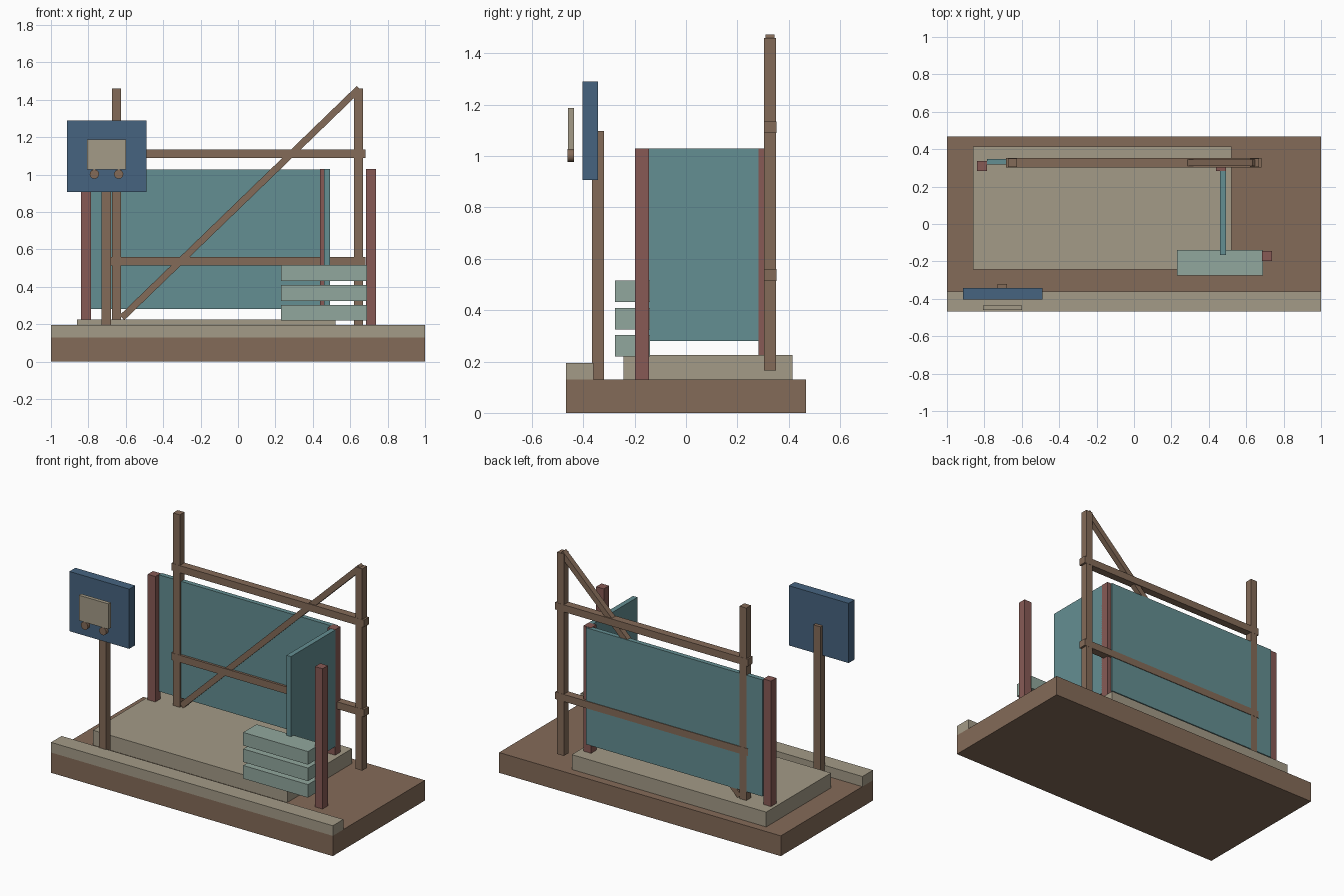
import bpy
import math

cube = bpy.data.objects.get("Cube")
if cube:
    bpy.data.objects.remove(cube, do_unlink=True)


def material(name, rgb):
    mat = bpy.data.materials.new(name)
    mat.use_nodes = True
    mat.diffuse_color = (*rgb, 1)
    mat.node_tree.nodes["Principled BSDF"].inputs["Base Color"].default_value = (*rgb, 1)
    return mat


brown = material("earth brown", (0.231, 0.147, 0.098))
tan = material("concrete tan", (0.371, 0.328, 0.242))
red = material("dusty red", (0.242, 0.102, 0.091))
teal = material("teal", (0.127, 0.271, 0.287))
sage = material("pale sage", (0.283, 0.386, 0.337))
blue = material("sign blue", (0.061, 0.127, 0.216))


def box(name, mat, x, y, z, tilt=0):
    """Box from its (min, max) range on each axis, tilted about y."""
    bpy.ops.mesh.primitive_cube_add(size=1)
    ob = bpy.context.object
    ob.name = name
    ob.location = [(a + b) / 2 for a, b in (x, y, z)]
    ob.scale = [b - a for a, b in (x, y, z)]
    ob.rotation_euler.y = tilt
    ob.data.materials.append(mat)
    return ob


# Ground block, curb along the front, foundation slab
box("ground_base", brown, (-1, 1), (-0.467, 0.467), (0, 0.13))
box("front_curb", tan, (-1, 1), (-0.467, -0.36), (0.13, 0.195))
box("foundation_slab", tan, (-0.86, 0.52), (-0.243, 0.415), (0.13, 0.225))

# Corner posts
for name, x, y in (("back_right_post", -0.812, 0.31),
                   ("back_left_post", 0.465, 0.31),
                   ("front_left_post", 0.712, -0.172)):
    box(name, red, (x - 0.027, x + 0.027), (y - 0.027, y + 0.027), (0.13, 1.03))

# Wall panels
box("back_wall_panel", teal, (-0.785, 0.465), (0.318, 0.348), (0.28, 1.028))
box("side_wall_panel", teal, (0.46, 0.492), (-0.165, 0.285), (0.28, 1.029))

# Scaffold frame: uprights, rails and a diagonal brace
frame_y = (0.304, 0.351)
for side, x in (("right", -0.65), ("left", 0.645)):
    box("scaffold_upright_" + side, brown, (x - 0.024, x + 0.024), frame_y, (0.165, 1.46))
for level, z in (("lower", 0.537), ("upper", 1.112)):
    box("scaffold_rail_" + level, brown, (-0.685, 0.682), (0.303, 0.352), (z - 0.023, z + 0.023))
x0, z0, x1, z1 = -0.62, 0.235, 0.647, 1.46
length = math.hypot(x1 - x0, z1 - z0)
mx, mz = (x0 + x1) / 2, (z0 + z1) / 2
box("diagonal_brace", brown, (mx - length / 2, mx + length / 2), (0.309, 0.345),
    (mz - 0.018, mz + 0.018), -math.atan2(z1 - z0, x1 - x0))

# Stack of building blocks
for i in range(3):
    z = 0.219 + i * 0.106
    box(f"stacked_block_{i + 1}", sage, (0.23, 0.69), (-0.276, -0.14), (z, z + 0.084))

# Sign on a post, with a small cart emblem standing off its face
box("sign_post", brown, (-0.73, -0.68), (-0.366, -0.32), (0.13, 1.098))
box("sign_board", blue, (-0.915, -0.49), (-0.403, -0.342), (0.907, 1.29))
box("cart_plate", tan, (-0.808, -0.598), (-0.46, -0.436), (1.026, 1.188))
for side, x in (("right", -0.768), ("left", -0.638)):
    bpy.ops.mesh.primitive_cylinder_add(vertices=16, radius=0.025, depth=0.024,
                                        location=(x, -0.449, 1.002),
                                        rotation=(math.pi / 2, 0, 0))
    wheel = bpy.context.object
    wheel.name = "cart_wheel_" + side
    wheel.data.materials.append(brown)
    bpy.ops.object.shade_smooth_by_angle()
